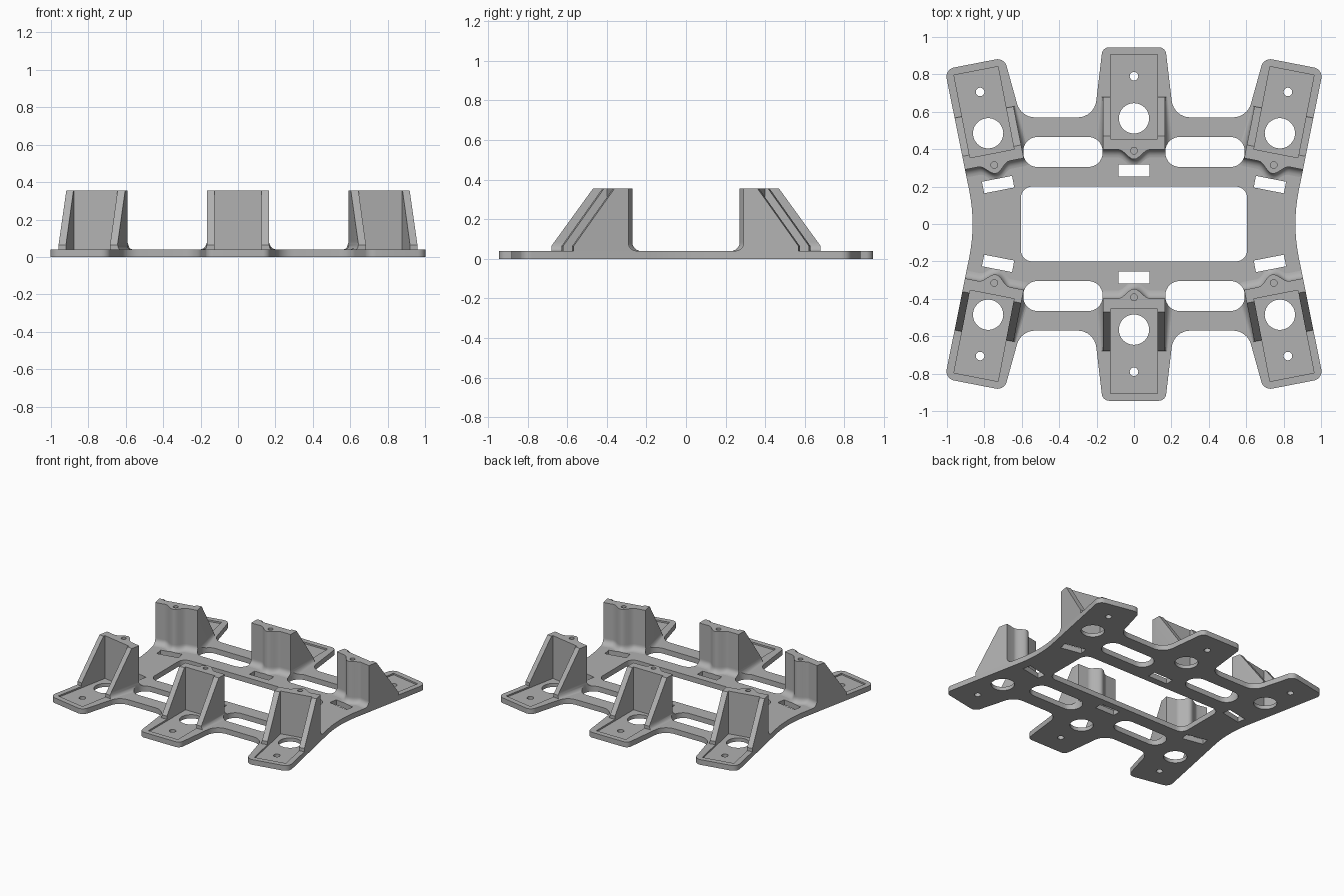
import bpy, bmesh
from math import sin, cos, pi, radians, tan
from mathutils import Matrix, Vector

cube = bpy.data.objects.get("Cube")
if cube:
    bpy.data.objects.remove(cube)

grey = bpy.data.materials.new("plain grey")
grey.use_nodes = True
grey.diffuse_color = (0.44, 0.44, 0.44, 1)
grey.node_tree.nodes["Principled BSDF"].inputs["Base Color"].default_value = (0.44, 0.44, 0.44, 1)

THICK, TOP, HOLE_Y = 0.04, 0.355, 0.565


def solid(name, lofts):
    """Closed mesh from lofts; each loft is a list of rings plus a placement matrix."""
    bm = bmesh.new()
    for rings, mat in lofts:
        loops = [[bm.verts.new(mat @ Vector(p)) for p in ring] for ring in rings]
        n = len(loops[0])
        for a, b in zip(loops, loops[1:]):
            for i in range(n):
                bm.faces.new((a[i], a[(i + 1) % n], b[(i + 1) % n], b[i]))
        bm.faces.new(loops[0][::-1])
        bm.faces.new(loops[-1])
    bmesh.ops.recalc_face_normals(bm, faces=bm.faces)
    mesh = bpy.data.meshes.new(name)
    bm.to_mesh(mesh)
    bm.free()
    mesh.materials.append(grey)
    obj = bpy.data.objects.new(name, mesh)
    bpy.context.collection.objects.link(obj)
    return obj


def prism(points, z0, z1):
    return [[(x, y, z) for x, y in points] for z in (z0, z1)]


def circle(x, y, r, n=40):
    return [(x + r * cos(2 * pi * i / n), y + r * sin(2 * pi * i / n)) for i in range(n)]


def box(x0, x1, y0, y1):
    return [(x0, y0, 0), (x1, y0, 0), (x1, y1, 0), (x0, y1, 0)]


def rounded(corners, steps=8):
    """Polygon of (x, y, radius) corners with each corner turned into an arc."""
    out = []
    for i, (x, y, r) in enumerate(corners):
        p = Vector((x, y))
        a = (Vector(corners[i - 1][:2]) - p).normalized()
        b = (Vector(corners[(i + 1) % len(corners)][:2]) - p).normalized()
        if r == 0:
            out.append((x, y))
            continue
        half = a.angle(b) / 2
        centre = p + (a + b).normalized() * r / sin(half)
        start, end = p + a * r / tan(half) - centre, p + b * r / tan(half) - centre
        sweep = start.angle(end)
        for k in range(steps + 1):
            t = k / steps
            v = (start * sin((1 - t) * sweep) + end * sin(t * sweep)) / sin(sweep)
            out.append(tuple(centre + v))
    return out


def boolean(obj, tool, operation):
    mod = obj.modifiers.new("cut", 'BOOLEAN')
    mod.operation, mod.object, mod.solver = operation, tool, 'EXACT'
    with bpy.context.temp_override(object=obj, active_object=obj, selected_objects=[obj]):
        bpy.ops.object.modifier_apply(modifier=mod.name)


def placement(x, y, angle, side):
    return (Matrix.Diagonal((1, side, 1, 1)) @ Matrix.Translation((x, y, 0))
            @ Matrix.Rotation(radians(angle), 4, 'Z') @ Matrix.Translation((0, -HOLE_Y, 0)))


# Six leg stations: name, placement, half width
legs = []
for end, side in (("back", 1), ("front", -1)):
    legs.append((end + "_middle", placement(0, HOLE_Y, 0, side), 0.165))
    legs.append((end + "_left", placement(0.78, 0.485, -11, side), 0.16))
    legs.append((end + "_right", placement(-0.78, 0.485, 11, side), 0.16))

# Plate outline: one quarter, mirrored twice
corner_leg = legs[1][1]
foot_in, foot_out = (corner_leg @ Vector((s * 0.162, 0.945, 0)) for s in (-1, 1))
quarter = [(0.168, 0.945, 0.04), (0.212, 0.57, 0.1), (0.605, 0.57, 0.1),
           (foot_in.x, foot_in.y, 0.05), (foot_out.x, foot_out.y, 0.05)]
flip = lambda pts, sx, sy: [(x * sx, y * sy, r) for x, y, r in pts]
outline = rounded(quarter + [(0.845, 0, 0.9)] + flip(quarter[::-1], 1, -1)
                  + flip(quarter, -1, -1) + [(-0.845, 0, 0.9)] + flip(quarter[::-1], -1, 1))

# Through holes: central window, oval slots, round holes and strap slots
unit = Matrix.Identity(4)


def rounded_box(x0, x1, y0, y1, r):
    return rounded([(x0, y0, r), (x1, y0, r), (x1, y1, r), (x0, y1, r)])


holes = [(prism(rounded_box(-0.605, 0.605, -0.2, 0.2, 0.06), -0.1, 0.6), unit)]
for sx in (-1, 1):
    for sy in (-1, 1):
        xs, ys = sorted((0.168 * sx, 0.592 * sx)), sorted((0.305 * sy, 0.465 * sy))
        holes.append((prism(rounded_box(*xs, *ys, 0.075), -0.1, 0.6), unit))
for name, mat, w in legs:
    strap = [(x, y) for x, y, z in box(-0.082, 0.082, 0.254, 0.317)]
    for shape in (circle(0, HOLE_Y, 0.081), circle(0, 0.79, 0.023, 20), strap):
        holes.append((prism(shape, -0.1, 0.6), mat))
hole_cutter = solid("hole_cutter", holes)


def recess(w):
    return prism([p[:2] for p in box(0.04 - w, w - 0.04, 0.455, 0.905)], 0.028, 0.6)


recess_cutter = solid("recess_cutter", [(recess(w), m) for n, m, w in legs])

plate = solid("base_plate", [(prism(outline, 0, THICK), unit)])
boolean(plate, hole_cutter, 'DIFFERENCE')
boolean(plate, recess_cutter, 'DIFFERENCE')

# Tall copy of the plate shape, used to trim the flared bracket bases
trim = solid("trim_helper", [(prism(outline, 0.01, 0.5), unit)])
boolean(trim, hole_cutter, 'DIFFERENCE')


def bracket_ring(o, w, z):
    """Bracket footprint grown by o, with the screw boss bulging from its wall."""
    right = [(w + o * 0.3, 0.68)]
    right += [(w + o * cos(a * pi / 8), 0.40 - o * sin(a * pi / 8)) for a in range(5)]
    bulge = []
    for i in range(17):
        x = 0.085 * (1 - i / 8)
        bulge.append((x, 0.40 - o - 0.026 * (1 + cos(pi * x / 0.085))))
    left = [(-x, y) for x, y in reversed(right)]
    return [(x, y, z) for x, y in right + bulge + left]


# Brackets: wall with boss, two sloping ribs and a flared base
parts = [plate]
FLARE = 0.045
slope = [(0.701, 0.036), (0.449, 0.384), (0.9, 0.384), (0.9, 0.036)]
wedge = [[(x, y, z) for y, z in slope] for x in (-0.4, 0.4)]
for name, mat, w in legs:
    rings = [bracket_ring(FLARE, w, 0.02)]
    for k in range(7):
        a = k * pi / 12
        rings.append(bracket_ring(max(FLARE * (1 - sin(a)), 0.002), w,
                                  THICK + FLARE * (1 - cos(a))))
    rings.append(bracket_ring(0.002, w, TOP))
    bracket = solid(name + "_bracket", [(rings, mat)])
    for shape in (wedge, recess(w), prism(circle(0, 0.392, 0.018, 20), 0.22, 0.6)):
        cutter = solid("cutter", [(shape, mat)])
        boolean(bracket, cutter, 'DIFFERENCE')
        bpy.data.objects.remove(cutter)
    boolean(bracket, trim, 'INTERSECT')
    parts.append(bracket)

for helper in (hole_cutter, recess_cutter, trim):
    bpy.data.objects.remove(helper)

# Smooth curved walls, crisp edges
bpy.ops.object.select_all(action='DESELECT')
for obj in parts:
    obj.select_set(True)
bpy.context.view_layer.objects.active = plate
bpy.ops.object.shade_smooth_by_angle(angle=radians(30))
